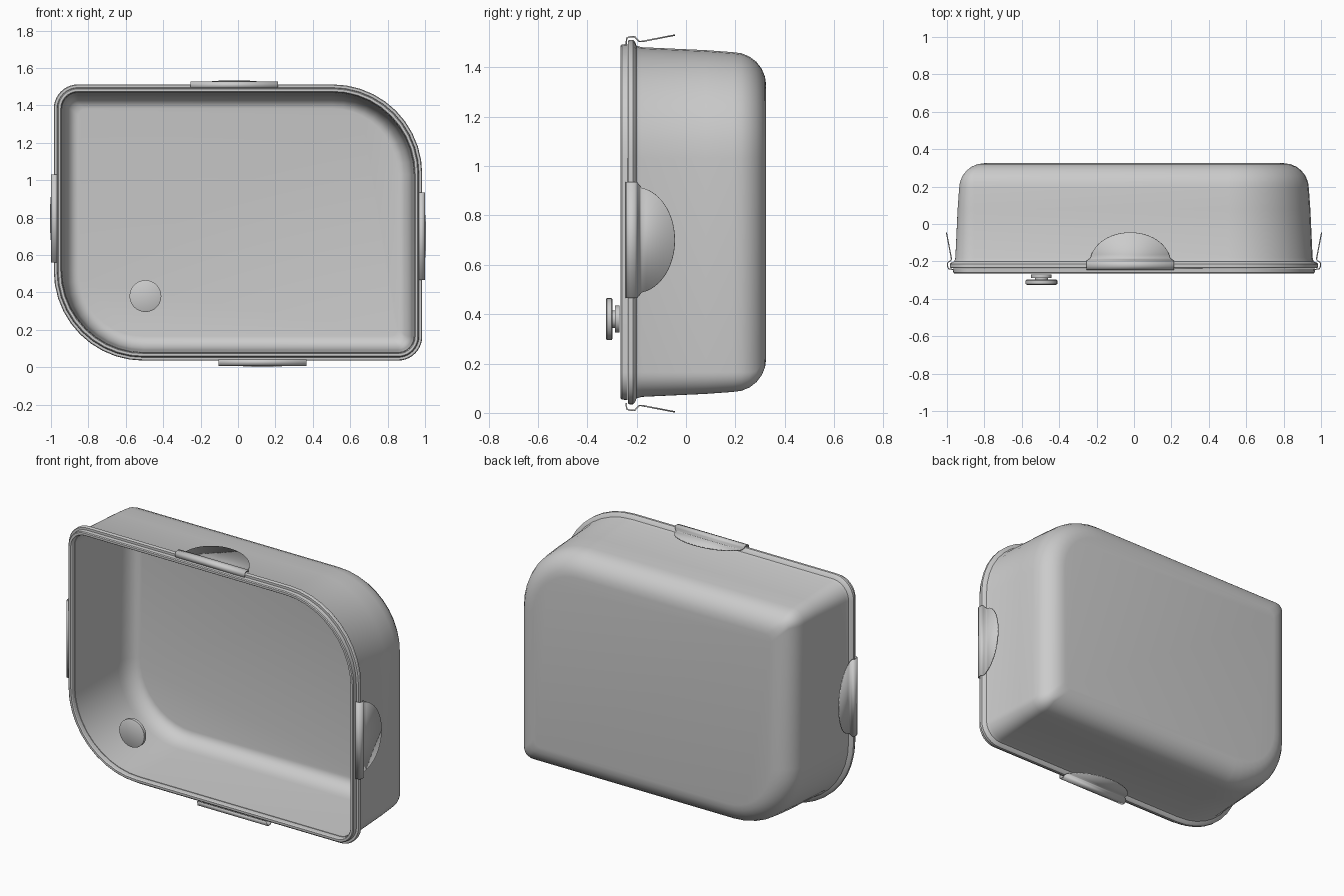
import bpy, bmesh
from math import sin, cos, pi, sqrt, radians

if "Cube" in bpy.data.objects:
    bpy.data.objects.remove(bpy.data.objects["Cube"])

X0, X1, Z0, Z1 = -0.985, 0.985, 0.035, 1.512   # widest outline of the rim


def finish(name, bm, angle=30):
    bmesh.ops.remove_doubles(bm, verts=bm.verts, dist=1e-5)
    bmesh.ops.recalc_face_normals(bm, faces=bm.faces)
    me = bpy.data.meshes.new(name)
    bm.to_mesh(me)
    bm.free()
    ob = bpy.data.objects.new(name, me)
    bpy.context.collection.objects.link(ob)
    bpy.ops.object.select_all(action='DESELECT')
    ob.select_set(True)
    bpy.context.view_layer.objects.active = ob
    bpy.ops.object.shade_smooth_by_angle(angle=radians(angle))
    return ob


def outline(inset, n=10):
    """Rounded rectangle with two large and two small opposite corners."""
    corners = [(X1, Z1, -1, -1, 0.48), (X0, Z1, 1, -1, 0.13),
               (X0, Z0, 1, 1, 0.48), (X1, Z0, -1, 1, 0.13)]
    pts = []
    for k, (x, z, sx, sz, r) in enumerate(corners):
        rad = max(r - inset, 0.045)
        cx, cz = x + sx * (inset + rad), z + sz * (inset + rad)
        for i in range(n + 1):
            a = (k + i / n) * pi / 2
            pts.append((cx + rad * cos(a), cz + rad * sin(a)))
    return pts


def disc(r, n=32):
    return [(-0.495 + r * cos(2 * pi * i / n), 0.38 + r * sin(2 * pi * i / n))
            for i in range(n)]


def loft(name, rings, shape, closed=False):
    """Skin a list of (y, size) rings; cap the ends or close the loop."""
    bm = bmesh.new()
    loops = [[bm.verts.new((x, y, z)) for x, z in shape(s)] for y, s in rings]
    pairs = list(zip(loops, loops[1:]))
    if closed:
        pairs.append((loops[-1], loops[0]))
    for a, b in pairs:
        for i in range(len(a)):
            j = (i + 1) % len(a)
            bm.faces.new((a[i], a[j], b[j], b[i]))
    if not closed:
        bm.faces.new(loops[0])
        bm.faces.new(loops[-1])
    return finish(name, bm)


def fillet(y0, s0, y1, s1, n=6):
    """Elliptic arc from the wall (y0, s0) to the floor (y1, s1)."""
    return [(y0 + (y1 - y0) * sin(i * pi / 2 / n),
             s1 + (s0 - s1) * cos(i * pi / 2 / n)) for i in range(n + 1)]


# open tub: inner floor, inner wall, flange, outer wall, back
inner = fillet(0.16, 0.058, 0.275, 0.13)[::-1]
outer = fillet(0.19, 0.05, 0.325, 0.185)
loft("tub", inner + [(-0.235, 0.045), (-0.235, 0.004), (-0.229, 0.0),
                     (-0.215, 0.0), (-0.208, 0.006), (-0.2, 0.024),
                     (-0.18, 0.03), (0.08, 0.042)] + outer, outline)

# lid frame around the opening
loft("lid_frame", [(-0.237, 0.043), (-0.26, 0.041), (-0.265, 0.037),
                   (-0.265, 0.024), (-0.26, 0.019), (-0.237, 0.017)],
     outline, closed=True)

# valve knob: outer disc, neck and inner collar
loft("valve_knob", [(-0.325, 0.078), (-0.321, 0.085), (-0.302, 0.085),
                    (-0.298, 0.08), (-0.298, 0.035), (-0.288, 0.035),
                    (-0.288, 0.055), (-0.27, 0.055)], disc)


def clip(name, centre, edge, side, vertical):
    """Snap clip: hooked band over the rim with a rounded, flared tab."""
    rows = [(-0.243, -0.018, 0.235), (-0.24, 0.006, 0.235),
            (-0.225, 0.012, 0.235), (-0.208, 0.012, 0.235),
            (-0.2, 0.002, 0.235), (-0.19, -0.008, 0.222)]
    for i in range(13):
        a = (0.1 + 0.9 * i / 12) * pi / 2
        y = -0.205 + 0.16 * sin(a)
        rows.append((y, -0.008 + 0.026 * (y + 0.18) / 0.135,
                     0.215 * sqrt(max(0, 1 - sin(a) ** 2))))
    bm = bmesh.new()
    prev = None
    for y, out, w in rows:
        o = edge + side * out
        row = []
        for t in (centre - w, centre + w):
            row.append(bm.verts.new((o, y, t) if vertical else (t, y, o)))
        if prev:
            bm.faces.new((prev[0], prev[1], row[1], row[0]))
        prev = row
    ob = finish(name, bm)
    mod = ob.modifiers.new("thickness", 'SOLIDIFY')
    mod.thickness = 0.006
    mod.offset = 0


clip("clip_top", -0.02, 1.513, 1, False)
clip("clip_bottom", 0.13, 0.022, -1, False)
clip("clip_left", 0.795, -0.985, -1, True)
clip("clip_right", 0.70, 0.985, 1, True)
